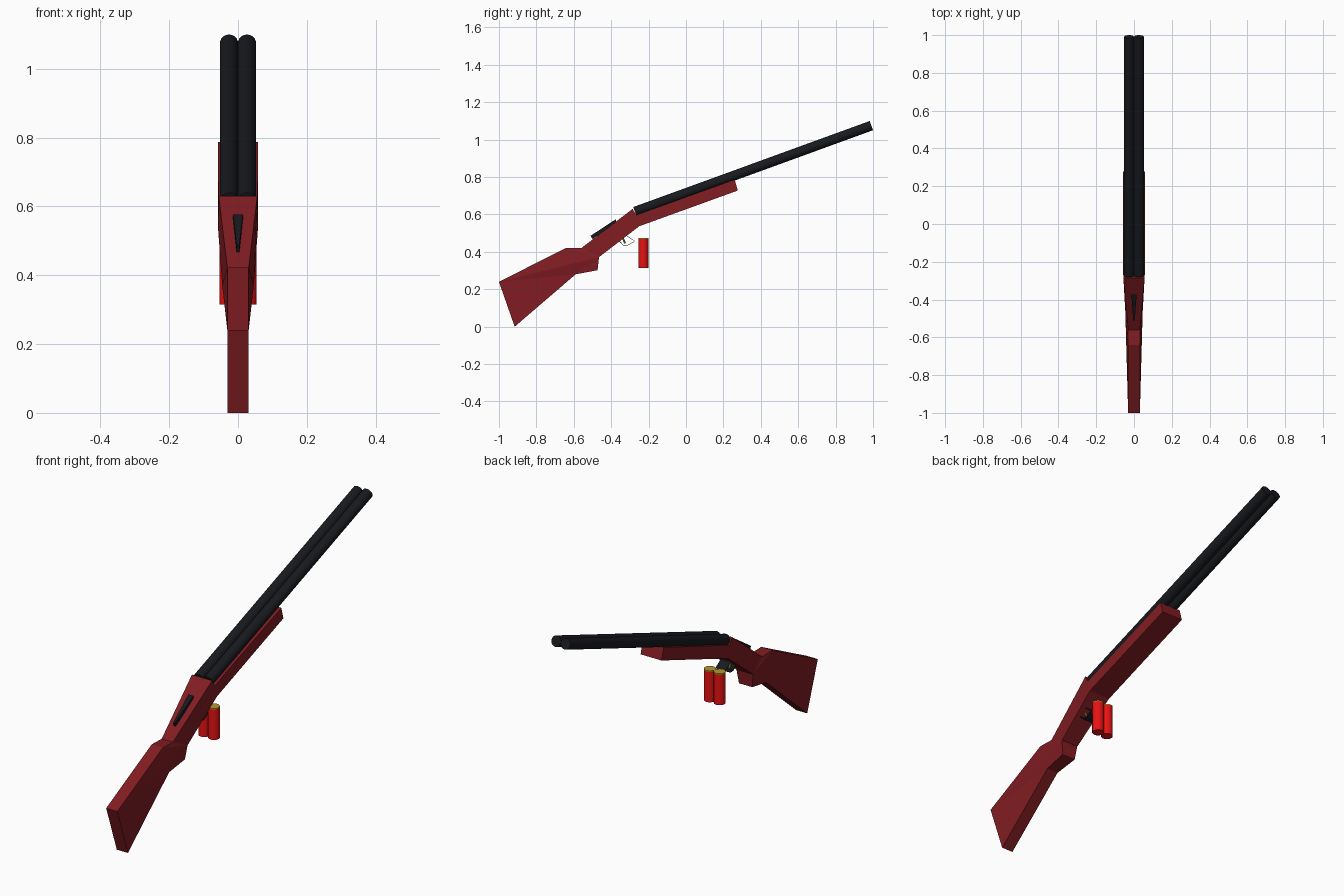
import bpy, bmesh
from mathutils import Vector

if "Cube" in bpy.data.objects:
    bpy.data.objects.remove(bpy.data.objects["Cube"])


def material(name, rgb):
    m = bpy.data.materials.new(name)
    m.diffuse_color = (*rgb, 1)
    m.use_nodes = True
    m.node_tree.nodes["Principled BSDF"].inputs["Base Color"].default_value = m.diffuse_color
    return m


WOOD = material("red_wood", (0.22, 0.012, 0.016))
STEEL = material("black_steel", (0.009, 0.010, 0.013))
SHELL = material("red_shell", (0.8, 0.006, 0.006))
BRASS = material("brass", (0.45, 0.32, 0.03))


def make(name, bm, mat):
    bmesh.ops.recalc_face_normals(bm, faces=bm.faces)
    me = bpy.data.meshes.new(name)
    bm.to_mesh(me)
    bm.free()
    me.materials.append(mat)
    ob = bpy.data.objects.new(name, me)
    bpy.context.collection.objects.link(ob)
    return ob


def slab(name, outline, sides, mat):
    """Symmetric solid: outline of (y, z, half width), side faces by index."""
    bm = bmesh.new()
    L = [bm.verts.new((-w, y, z)) for y, z, w in outline]
    R = [bm.verts.new((w, y, z)) for y, z, w in outline]
    for f in sides:
        bm.faces.new([L[i] for i in f])
        bm.faces.new([R[i] for i in reversed(f)])
    n = len(outline)
    for i in range(n):
        j = (i + 1) % n
        bm.faces.new((L[i], L[j], R[j], R[i]))
    return make(name, bm, mat)


def rod(name, a, b, radius, mat, segments=24):
    a, b = Vector(a), Vector(b)
    bpy.ops.mesh.primitive_cylinder_add(vertices=segments, radius=radius,
                                        depth=(b - a).length, location=(a + b) / 2)
    ob = bpy.context.object
    ob.name = name
    ob.rotation_euler = (b - a).to_track_quat('Z', 'Y').to_euler()
    ob.data.materials.append(mat)
    bpy.ops.object.shade_smooth_by_angle()
    return ob


# Stock, receiver and fore-end in one faceted wooden body
body = [
    (-1.0, 0.24, 0.031), (-0.64, 0.422, 0.031), (-0.56, 0.42, 0.031),     # top of butt
    (-0.285, 0.63, 0.056), (-0.267, 0.597, 0.057), (0.26, 0.787, 0.058),  # receiver, fore-end
    (0.277, 0.728, 0.058), (-0.25, 0.537, 0.058),                         # underside
    (-0.465, 0.372, 0.046), (-0.473, 0.302, 0.037),                       # grip
    (-0.59, 0.28, 0.031), (-0.916, 0.0, 0.031),
]
slab("stock", body, [(0, 1, 8), (1, 2, 8), (0, 8, 10), (8, 9, 10), (0, 10, 11),
                     (2, 3, 7, 8), (3, 4, 7), (4, 5, 6, 7)], WOOD)

# Opening lever on top of the receiver
slab("top_lever", [(-0.51, 0.486, 0.004), (-0.373, 0.576, 0.014),
                   (-0.373, 0.556, 0.014), (-0.50, 0.468, 0.004)],
     [(0, 1, 2, 3)], STEEL)

# Trigger guard: thin bent strap under the receiver
path = [(-0.385, 0.49), (-0.335, 0.437), (-0.312, 0.437), (-0.275, 0.457), (-0.325, 0.49)]
bm = bmesh.new()
rows = [[bm.verts.new((x, y, z)) for x in (-0.028, 0.028)] for y, z in path]
for p, q in zip(rows, rows[1:]):
    bm.faces.new((p[0], p[1], q[1], q[0]))
guard = make("trigger_guard", bm, STEEL)
guard.modifiers.new("thickness", 'SOLIDIFY').thickness = 0.003

for side, s in (("left", -1), ("right", 1)):
    # Side-by-side barrels
    rod(side + "_barrel", (s * 0.0262, -0.273, 0.615), (s * 0.0262, 0.991, 1.075),
        0.0262, STEEL)
    # Spare shells with brass heads
    x, y = s * 0.027, -0.228
    rod(side + "_shell", (x, y, 0.315), (x, y, 0.468), 0.027, SHELL)
    rod(side + "_shell_head", (x, y, 0.468), (x, y, 0.473), 0.027, BRASS)
    # Triggers
    rod(side + "_trigger", (s * 0.012, -0.345, 0.49), (s * 0.012, -0.325, 0.445),
        0.005, BRASS, 8)
